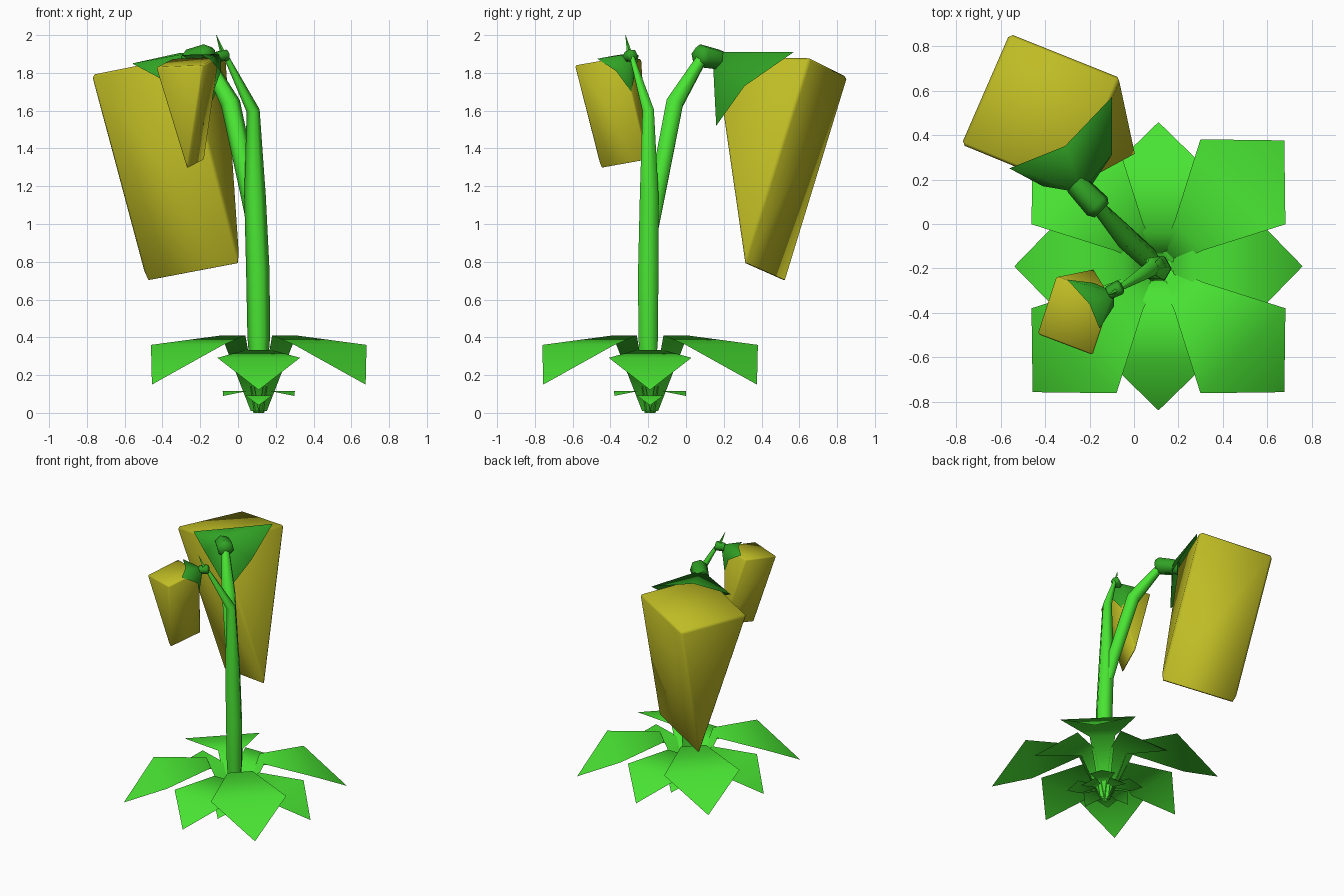
import bpy, bmesh, math
from mathutils import Vector, Matrix

if "Cube" in bpy.data.objects:
    bpy.data.objects.remove(bpy.data.objects["Cube"])

CX, CY = 0.11, -0.19          # plant centre


def material(name, rgb):
    m = bpy.data.materials.new(name)
    m.diffuse_color = (*rgb, 1)
    m.use_nodes = True
    m.node_tree.nodes["Principled BSDF"].inputs["Base Color"].default_value = m.diffuse_color
    return m


GREEN = material("leaf_green", (0.067, 0.78, 0.033))
DARK = material("dark_green", (0.03, 0.36, 0.018))
YELLOW = material("flower_yellow", (0.52, 0.50, 0.018))


def finish(name, bm, mat, smooth, solid=True):
    if solid:
        bmesh.ops.recalc_face_normals(bm, faces=bm.faces)
    me = bpy.data.meshes.new(name)
    bm.to_mesh(me)
    bm.free()
    ob = bpy.data.objects.new(name, me)
    bpy.context.collection.objects.link(ob)
    me.materials.append(mat)
    for o in bpy.context.selected_objects:
        o.select_set(False)
    ob.select_set(True)
    bpy.context.view_layer.objects.active = ob
    bpy.ops.object.shade_smooth_by_angle(angle=math.radians(smooth))
    return ob


def tube(name, path, mat, sides=6, smooth=75):
    """Sweep a polygon ring along (x, y, z, radius) points."""
    bm = bmesh.new()
    pts = [Vector(p[:3]) for p in path]
    rings = []
    for i, p in enumerate(pts):
        t = pts[min(i + 1, len(pts) - 1)] - pts[max(i - 1, 0)]
        q = Vector((0, 0, 1)).rotation_difference(t)
        rings.append([bm.verts.new(p + q @ Vector((math.cos(a), math.sin(a), 0)) * path[i][3])
                      for a in (k * math.tau / sides for k in range(sides))])
    for a, b in zip(rings, rings[1:]):
        for k in range(sides):
            j = (k + 1) % sides
            bm.faces.new((a[k], a[j], b[j], b[k]))
    bm.faces.new(rings[0][::-1])
    bm.faces.new(rings[-1])
    return finish(name, bm, mat, smooth)


def leaf_ring(name, rows, tip, scale, start):
    """Four pointed leaves; rows are (distance, half width, height)."""
    bm = bmesh.new()
    for k in range(4):
        m = Matrix.Translation((CX, CY, 0)) @ Matrix.Rotation(start + k * math.pi / 2, 4, 'Z')
        strip = [[bm.verts.new(m @ (Vector((r, s * w, z)) * scale)) for s in (-1, 1)]
                 for r, w, z in rows]
        for a, b in zip(strip, strip[1:]):
            bm.faces.new((a[0], b[0], b[1], a[1]))
        end = bm.verts.new(m @ (Vector((tip[0], 0, tip[1])) * scale))
        bm.faces.new((strip[-1][0], end, strip[-1][1]))
    return finish(name, bm, GREEN, 180, solid=False)


def wedge(name, top, keel):
    """Flower: square top tapering to one edge below."""
    bm = bmesh.new()
    a, b, c, d, e, f = [bm.verts.new(p) for p in top + keel]
    for face in ((a, b, c, d), (a, b, e), (d, c, f), (b, c, f, e), (a, d, f, e)):
        bm.faces.new(face)
    bmesh.ops.recalc_face_normals(bm, faces=bm.faces)
    size = (Vector(top[0]) - Vector(top[1])).length
    bmesh.ops.bevel(bm, geom=bm.edges[:], offset=0.03 * size, segments=1,
                    affect='EDGES', profile=0.5)
    return finish(name, bm, YELLOW, 60)


def sepals(name, apex, rim):
    """Fan of points and notches around an apex."""
    bm = bmesh.new()
    c = bm.verts.new(apex)
    vs = [bm.verts.new(p) for p in rim]
    for a, b in zip(vs, vs[1:] + vs[:1]):
        bm.faces.new((c, a, b))
    return finish(name, bm, DARK, 180)


# Leaves: large diagonal and axis rings, small ring at the foot
rows = [(0.03, 0.03, 0.01), (0.19, 0.09, 0.41), (0.537, 0.27, 0.36)]
leaf_ring("large_leaves_diagonal", rows, (0.80, 0.15), 1.0, math.pi / 4)
leaf_ring("large_leaves_axis", rows, (0.80, 0.15), 0.81, 0)
small = [(0.02, 0.02, 0.0), (0.06, 0.03, 0.115), (0.18, 0.09, 0.115)]
leaf_ring("small_leaves_diagonal", small, (0.267, 0.09), 1.0, math.pi / 4)
leaf_ring("small_leaves_axis", small, (0.267, 0.05), 0.81, 0)

# Stem with its two branches
tube("main_stem", [(0.11, -0.20, 0.03, 0.03), (0.11, -0.20, 0.40, 0.06),
                   (0.105, -0.20, 0.75, 0.062), (0.09, -0.195, 1.15, 0.057),
                   (0.08, -0.20, 1.60, 0.035), (-0.06, -0.285, 1.88, 0.014)], GREEN)
tube("side_branch", [(0.09, -0.18, 0.98, 0.04), (0.065, -0.155, 1.15, 0.05),
                     (-0.04, -0.06, 1.64, 0.052), (-0.165, 0.08, 1.87, 0.032)], GREEN)

# Large flower
wedge("large_flower",
      [(-0.78, 0.355, 1.79), (-0.56, 0.86, 1.78), (-0.06, 0.66, 1.88), (-0.28, 0.15, 1.89)],
      [(-0.485, 0.525, 0.685), (0.015, 0.31, 0.78)])
sepals("large_sepals", (-0.235, 0.14, 1.91),
       [(-0.10, 0.57, 1.91), (-0.31, 0.35, 1.905), (-0.56, 0.25, 1.85),
        (-0.41, 0.17, 1.77), (-0.20, 0.16, 1.52), (-0.10, 0.31, 1.73)])
tube("large_knob", [(-0.145, 0.06, 1.89, 0.045), (-0.165, 0.08, 1.89, 0.064),
                    (-0.26, 0.18, 1.87, 0.055)], DARK)

# Small flower
wedge("small_flower",
      [(-0.435, -0.495, 1.83), (-0.185, -0.59, 1.84), (-0.10, -0.33, 1.885), (-0.35, -0.235, 1.875)],
      [(-0.27, -0.45, 1.29), (-0.18, -0.20, 1.335)])
sepals("small_sepals", (-0.09, -0.305, 1.90),
       [(-0.155, -0.47, 1.875), (-0.20, -0.36, 1.895), (-0.30, -0.25, 1.895),
        (-0.18, -0.265, 1.82), (-0.13, -0.29, 1.70), (-0.09, -0.37, 1.81)])
tube("small_knob", [(-0.055, -0.28, 1.895, 0.025), (-0.065, -0.285, 1.893, 0.034),
                    (-0.115, -0.31, 1.885, 0.03)], DARK)
tube("stem_spike", [(-0.07, -0.295, 1.87, 0.018), (-0.09, -0.305, 1.93, 0.01),
                    (-0.115, -0.32, 2.0, 0.001)], GREEN, sides=4)
